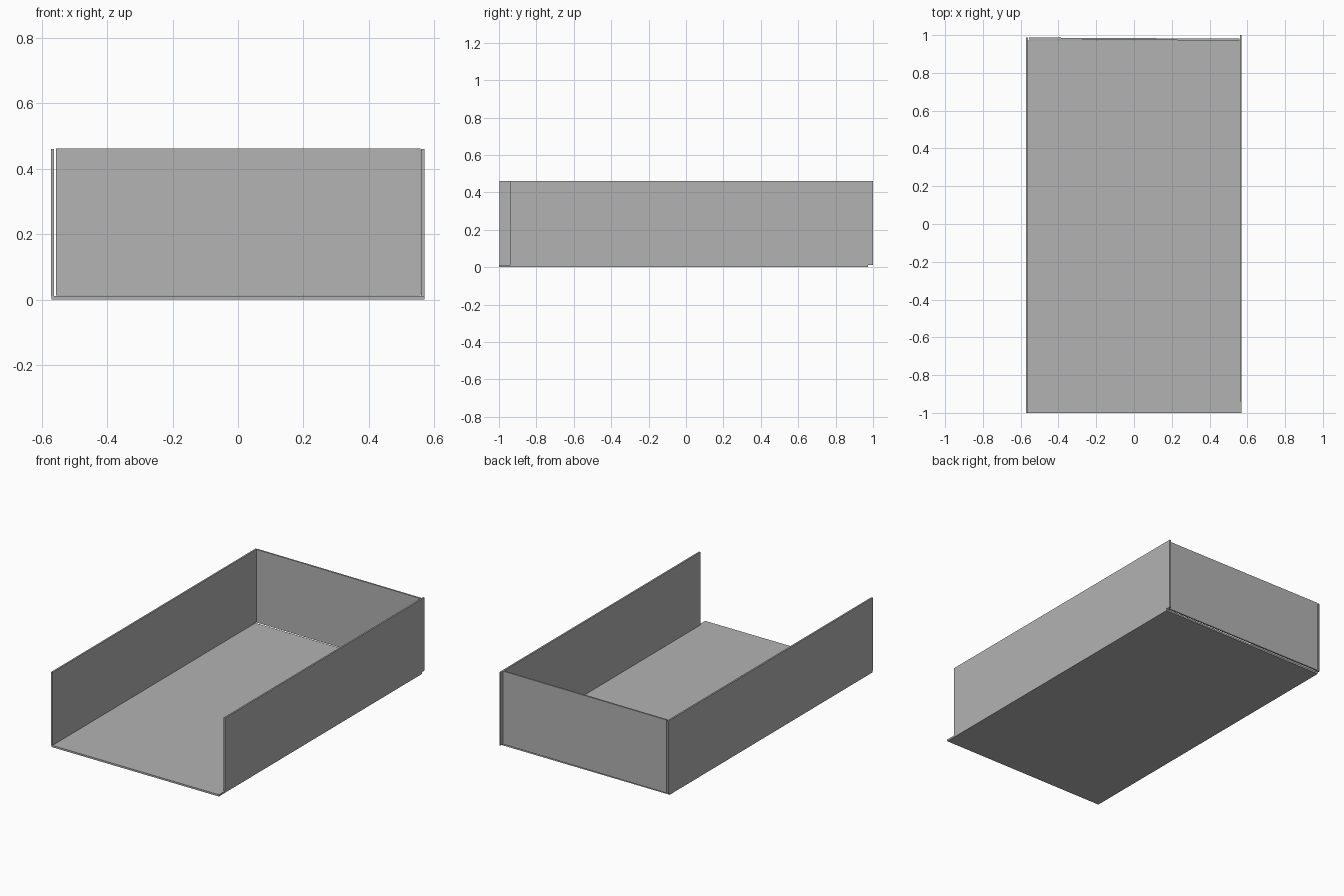
import bpy
import bmesh
from math import radians
from mathutils import Matrix, Vector

cube = bpy.data.objects.get("Cube")
if cube:
    bpy.data.objects.remove(cube, do_unlink=True)

# One plain grey for every board
grey = bpy.data.materials.new("plain grey")
grey.use_nodes = True
colour = (0.45, 0.45, 0.45, 1)
grey.diffuse_color = colour
grey.node_tree.nodes["Principled BSDF"].inputs["Base Color"].default_value = colour


def panel(name, low, high, turn=0):
    """Flat board between two corners, optionally turned about its middle."""
    low, high = Vector(low), Vector(high)
    mesh = bpy.data.meshes.new(name)
    bm = bmesh.new()
    bmesh.ops.create_cube(bm, size=1, matrix=Matrix.Diagonal((*(high - low), 1)))
    bm.to_mesh(mesh)
    bm.free()
    mesh.materials.append(grey)
    board = bpy.data.objects.new(name, mesh)
    board.location = (low + high) / 2
    board.rotation_euler.z = radians(turn)
    bpy.context.collection.objects.link(board)
    return board


# Base board
panel("floor", (-0.57, -1, 0), (0.57, 0.972, 0.011))

# Side boards, the left one set back from the front edge
panel("right_wall", (-0.572, -0.998, 0.011), (-0.562, 0.988, 0.46))
panel("left_wall", (0.56, -0.94, 0.011), (0.57, 1, 0.46))

# Back board, slightly askew between the sides
panel("back_wall", (-0.557, 0.974, 0.013), (0.558, 0.984, 0.462), turn=-0.3)
